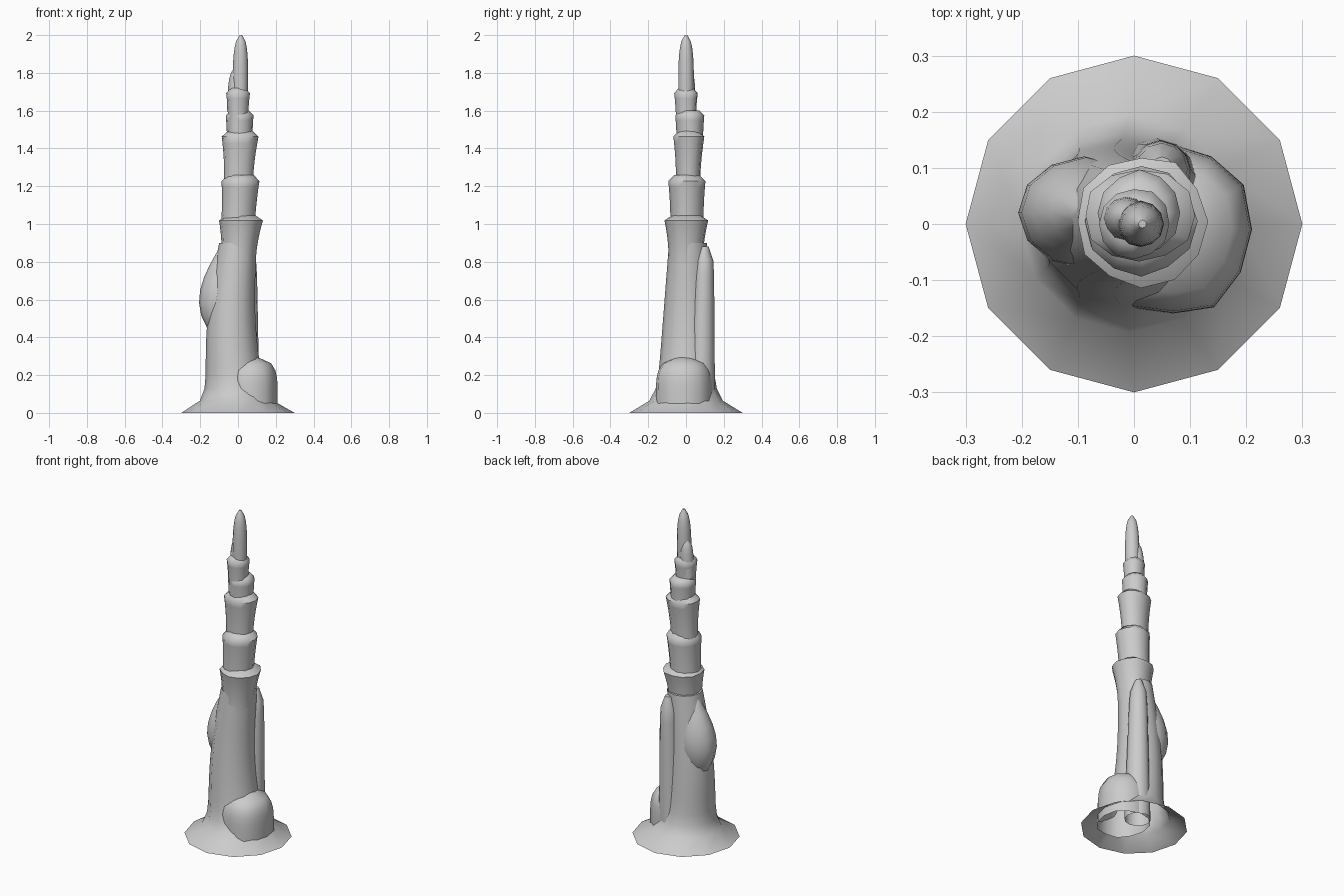
import bpy
import bmesh
import random
from math import cos, sin, pi, exp, sqrt, radians
from mathutils import Vector

random.seed(7)
SIDES = 12

cube = bpy.data.objects.get("Cube")
if cube:
    bpy.data.objects.remove(cube, do_unlink=True)

grey = (0.6, 0.6, 0.6, 1)
stone = bpy.data.materials.new("grey_stone")
stone.use_nodes = True
stone.diffuse_color = grey
stone.node_tree.nodes["Principled BSDF"].inputs["Base Color"].default_value = grey


def loft(name, start, end, radius, steps=8, rough=0.08, squash=1, sway=0):
    """Sweep an uneven ring from start to end; radius(t) gives its size."""
    bumps = [random.uniform(1 - rough, 1) for _ in range(SIDES)]
    start, end = Vector(start), Vector(end)
    bm = bmesh.new()
    loops = []
    for step in range(steps + 1):
        t = step / steps
        centre = start.lerp(end, t)
        centre.x += sway * sin(pi * t)
        loop = []
        for side, bump in enumerate(bumps):
            angle = 2 * pi * side / SIDES
            reach = radius(t) * bump
            offset = Vector((reach * cos(angle), reach * squash * sin(angle), 0))
            loop.append(bm.verts.new(centre + offset))
        loops.append(loop)
    for low, high in zip(loops, loops[1:]):
        for i in range(SIDES):
            j = (i + 1) % SIDES
            bm.faces.new((low[i], low[j], high[j], high[i]))
    bm.faces.new(loops[-1])
    mesh = bpy.data.meshes.new(name)
    bm.to_mesh(mesh)
    bm.free()
    mesh.materials.append(stone)
    obj = bpy.data.objects.new(name, mesh)
    bpy.context.collection.objects.link(obj)
    bpy.ops.object.select_all(action="DESELECT")
    obj.select_set(True)
    bpy.context.view_layer.objects.active = obj
    bpy.ops.object.shade_smooth_by_angle(angle=radians(50))


def dome(size, power):
    """Nearly straight wall that rounds over at the top."""
    return lambda t: size * sqrt(1.03 - t ** power)


def flared(base, lip):
    """Wall that spreads to a lip, then steps inward."""
    return lambda t: base + (lip - base) * t * t if t < 1 else base * 0.75


def skirt(t):
    """Tapering column with a wide foot."""
    return 0.1 + 0.06 * (1 - t) + 0.14 * exp(-18 * t)


def spindle(t):
    """Swelling that is widest below its middle."""
    return 0.12 * sin(pi * min(t ** 0.8, 0.98))


def drip(t):
    """Thin runnel that narrows upward to a blunt end."""
    return (0.07 - 0.025 * t) * sqrt(1.2 - t ** 20)


# Main column with its flared foot, open underneath
loft("foot_and_column", (0, 0, 0), (0, 0.01, 0.9), skirt,
     steps=14, rough=0, sway=-0.035)

# Rounded shelf, side swelling and the drip down the back
loft("lower_shelf", (0.07, -0.01, 0), (0.07, -0.01, 0.3), dome(0.145, 6), squash=1.1)
loft("side_bulge", (-0.1, 0.02, 0.38), (-0.07, 0.02, 0.92), spindle, rough=0.03, squash=0.85)
loft("back_drip", (0.04, 0.08, 0), (0.05, 0.1, 0.88), drip, steps=12)

# Stacked tiers, each spreading to a lip above the one below
loft("first_tier", (0, 0, 0.8), (0.015, 0.005, 1.05), flared(0.095, 0.13))
loft("second_tier", (0, 0.005, 1), (0.015, 0.005, 1.26), flared(0.09, 0.105))
loft("third_tier", (0, 0.01, 1.2), (0.01, 0.015, 1.5), flared(0.08, 0.11), squash=0.85)
loft("fourth_tier", (0.01, 0.02, 1.4), (0.01, 0.02, 1.6), flared(0.07, 0.08))
loft("fifth_tier", (0, 0, 1.5), (0, 0, 1.72), flared(0.055, 0.07))

# Slender rounded tip with a small knob beside it
loft("side_knob", (-0.02, 0.01, 1.6), (-0.01, 0.01, 1.83), dome(0.04, 4))
loft("tip", (0.01, 0, 1.6), (0.015, 0, 2), dome(0.042, 5), steps=12, rough=0.04)
